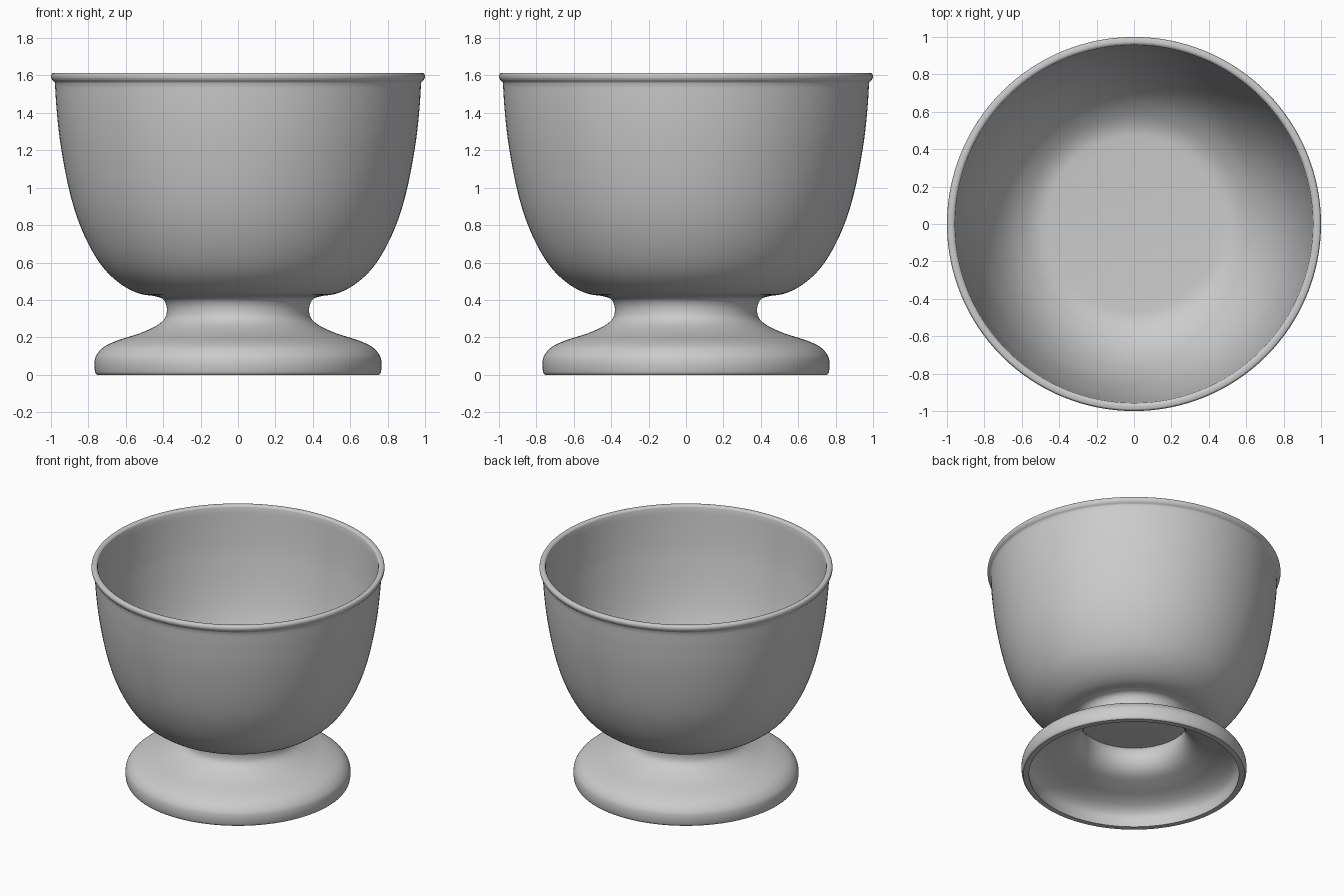
import bpy, math
from mathutils import Vector

if "Cube" in bpy.data.objects:
    bpy.data.objects.remove(bpy.data.objects["Cube"])

SEG = 128


def smooth(points, steps=5):
    """Catmull-Rom curve through the profile points."""
    p = [Vector(q) for q in points]
    p = [2 * p[0] - p[1]] + p + [2 * p[-1] - p[-2]]
    out = []
    for a, b, c, d in zip(p, p[1:], p[2:], p[3:]):
        for i in range(steps):
            t = i / steps
            out.append(0.5 * (2 * b + (c - a) * t + (2 * a - 5 * b + 4 * c - d) * t**2
                              + (3 * b - a - 3 * c + d) * t**3))
    return out + [p[-2]]


def lathe(name, profile):
    """Turn an (r, z) profile around the z axis; r = 0 ends become poles."""
    verts, faces, rings = [], [], []
    for r, z in profile:
        n = 1 if r < 1e-5 else SEG
        rings.append(range(len(verts), len(verts) + n))
        for i in range(n):
            a = 2 * math.pi * i / SEG
            verts.append((r * math.cos(a), r * math.sin(a), z))
    for lo, hi in zip(rings, rings[1:]):
        for i in range(SEG):
            j = (i + 1) % SEG
            if len(lo) == 1:
                faces.append((lo[0], hi[j], hi[i]))
            elif len(hi) == 1:
                faces.append((lo[i], lo[j], hi[0]))
            else:
                faces.append((lo[i], lo[j], hi[j], hi[i]))
    mesh = bpy.data.meshes.new(name)
    mesh.from_pydata(verts, [], faces)
    ob = bpy.data.objects.new(name, mesh)
    bpy.context.collection.objects.link(ob)
    bpy.ops.object.select_all(action='DESELECT')
    ob.select_set(True)
    bpy.context.view_layer.objects.active = ob
    bpy.ops.object.shade_smooth_by_angle(angle=math.radians(40))
    return ob


# Bowl: outer wall, rolled rim, inner wall
outer = smooth([(0.44, 0.42), (0.53, 0.435), (0.62, 0.48), (0.71, 0.56), (0.79, 0.68),
                (0.86, 0.84), (0.91, 1.02), (0.95, 1.24), (0.97, 1.42), (0.979, 1.56)])
rim = smooth([(0.982, 1.565), (0.994, 1.577), (1.0, 1.594), (0.995, 1.61),
              (0.985, 1.614), (0.97, 1.614), (0.96, 1.608)], 3)
inner = smooth([(0.957, 1.6), (0.94, 1.4), (0.92, 1.24), (0.88, 1.03), (0.83, 0.855),
                (0.76, 0.70), (0.68, 0.585), (0.59, 0.505), (0.51, 0.465), (0.42, 0.455)])
lathe("bowl", [(0, 0.42)] + outer + rim + inner + [(0, 0.455)])

# Hollow flared foot: underside from waist to ground, then outside back up
under = smooth([(0.37, 0.42), (0.352, 0.385), (0.348, 0.33), (0.37, 0.275), (0.42, 0.23),
                (0.51, 0.195), (0.61, 0.163), (0.68, 0.125), (0.715, 0.075), (0.716, 0.0)])
outside = smooth([(0.755, 0.0), (0.764, 0.015), (0.768, 0.06), (0.757, 0.105), (0.715, 0.15),
                  (0.64, 0.185), (0.53, 0.22), (0.44, 0.26), (0.392, 0.30), (0.38, 0.345),
                  (0.388, 0.385), (0.41, 0.41), (0.45, 0.421)])
lathe("foot", under + outside)
